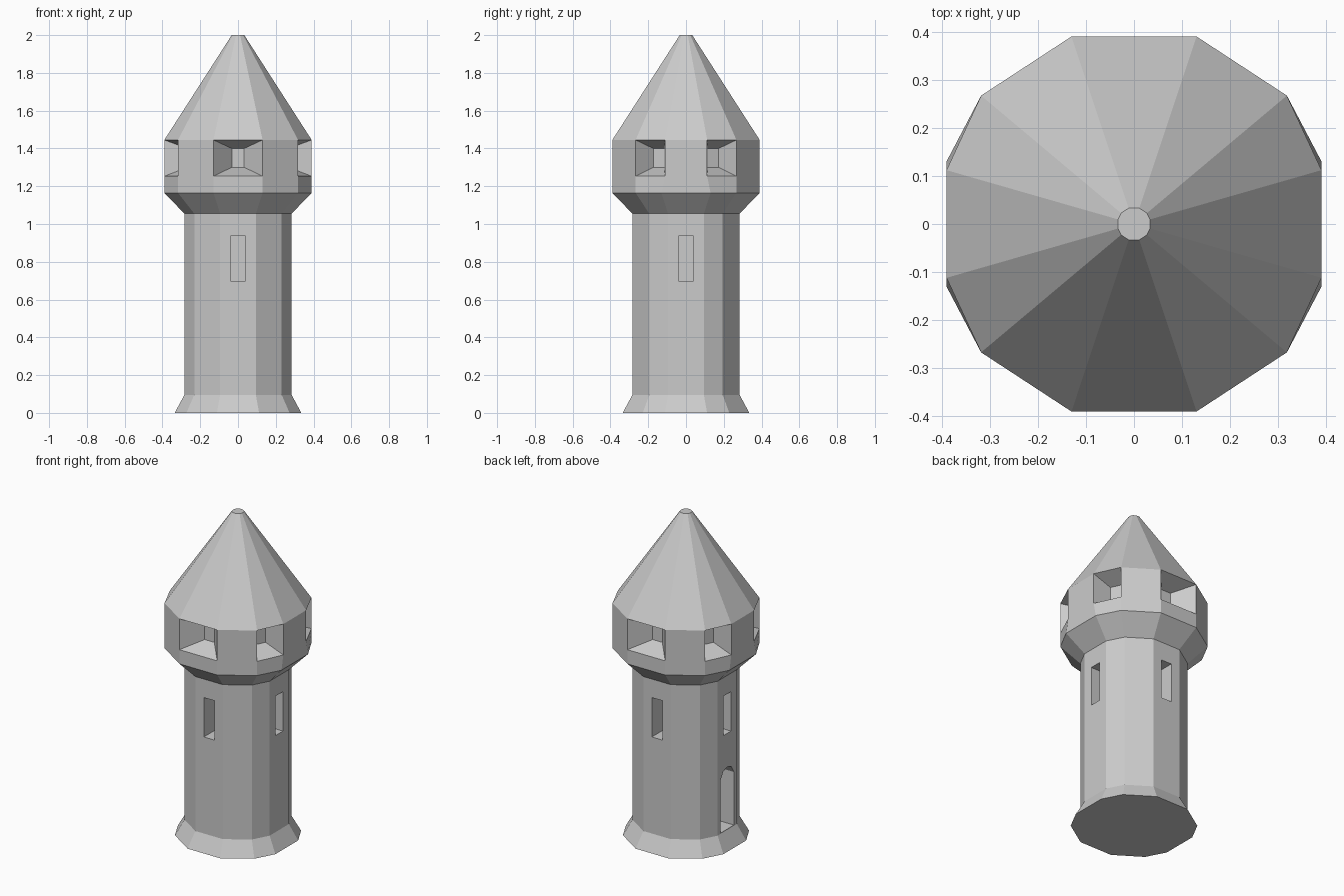
import bpy, bmesh, math
from mathutils import Vector, Matrix

if "Cube" in bpy.data.objects:
    bpy.data.objects.remove(bpy.data.objects["Cube"])

R = 0.39  # half width of the tower head


def ring(width, z, side=0.13):
    """Twelve-sided outline, slightly irregular, counter-clockwise from the right."""
    q = [(R, side), (0.318, 0.267), (0.13, R)]
    pts = q + [(-x, y) for x, y in reversed(q)]
    pts += [(-x, -y) for x, y in pts]
    return [Vector((x * width / R, y * width / R, z)) for x, y in pts]


def make(name, bm):
    bmesh.ops.remove_doubles(bm, verts=bm.verts, dist=1e-5)
    bmesh.ops.recalc_face_normals(bm, faces=bm.faces)
    me = bpy.data.meshes.new(name)
    bm.to_mesh(me)
    bm.free()
    ob = bpy.data.objects.new(name, me)
    bpy.context.collection.objects.link(ob)
    return ob


def loft(bm, rings, skip=lambda level, i: False, caps=()):
    vs = [[bm.verts.new(p) for p in r] for r in rings]
    for lv, (a, b) in enumerate(zip(vs, vs[1:])):
        for i in range(len(a)):
            j = (i + 1) % len(a)
            if skip(lv, i):
                embrasure(bm, [a[i], a[j], b[j], b[i]])
            else:
                bm.faces.new((a[i], a[j], b[j], b[i]))
    for c in caps:
        bm.faces.new(vs[c])


def embrasure(bm, outer):
    """Splayed window recess narrowing to a small panel."""
    mid = sum((v.co for v in outer), Vector()) / 4
    t = (outer[1].co - outer[0].co)
    t.z = 0
    t.normalize()
    n = Vector((t.y, -t.x, 0))
    inner = []
    for s, z in ((-1, 1.30), (1, 1.30), (1, 1.40), (-1, 1.40)):
        p = mid - n * 0.11 + t * s * 0.033
        p.z = z
        inner.append(bm.verts.new(p))
    for i in range(4):
        j = (i + 1) % 4
        bm.faces.new((outer[i], outer[j], inner[j], inner[i]))
    bm.faces.new(inner)


# Shaft with flared foot
bm = bmesh.new()
loft(bm, [ring(0.335, 0), ring(0.284, 0.095), ring(0.284, 1.055)], caps=(0, -1))
shaft = make("tower_shaft", bm)

# Cutters: four slits and an arched door on the left side
slit = [(-0.036, 0.695), (0.036, 0.695), (0.036, 0.94), (-0.036, 0.94)]
door = [(-0.065, 0.1), (0.065, 0.1), (0.065, 0.43), (0.04, 0.472),
        (0, 0.487), (-0.04, 0.472), (-0.065, 0.43)]
cuts = [("slit_cutter", slit, k * 90) for k in range(4)] + [("door_cutter", door, 180)]
for name, prof, ang in cuts:
    bm = bmesh.new()
    loft(bm, [[Vector((x, y, z)) for y, z in prof] for x in (0.18, 0.4)], caps=(0, 1))
    bm.transform(Matrix.Rotation(math.radians(ang), 4, 'Z'))
    cutter = make(name, bm)
    cutter.hide_render = True
    mod = shaft.modifiers.new(name, 'BOOLEAN')
    mod.operation, mod.solver, mod.object = 'DIFFERENCE', 'EXACT', cutter
    bpy.context.view_layer.objects.active = shaft
    bpy.ops.object.modifier_apply(modifier=mod.name)
    bpy.data.objects.remove(cutter)

# Open the hidden top of the shaft
bm = bmesh.new()
bm.from_mesh(shaft.data)
top = [f for f in bm.faces if f.calc_center_median().z > 1.05]
bmesh.ops.delete(bm, geom=top, context='FACES_ONLY')
bm.to_mesh(shaft.data)
bm.free()

# Overhanging head: corbel, parapet and six windows on alternate faces
bm = bmesh.new()
loft(bm, [ring(0.284, 1.055), ring(R, 1.165), ring(R, 1.253, 0.112), ring(R, 1.445, 0.112)],
     skip=lambda lv, i: lv == 2 and i % 2 == 0)
make("tower_head", bm)

# Pointed roof with a small flat tip
bm = bmesh.new()
loft(bm, [ring(R, 1.445, 0.112), ring(0.033, 2.0, 0.112)], caps=(-1,))
make("roof", bm)
